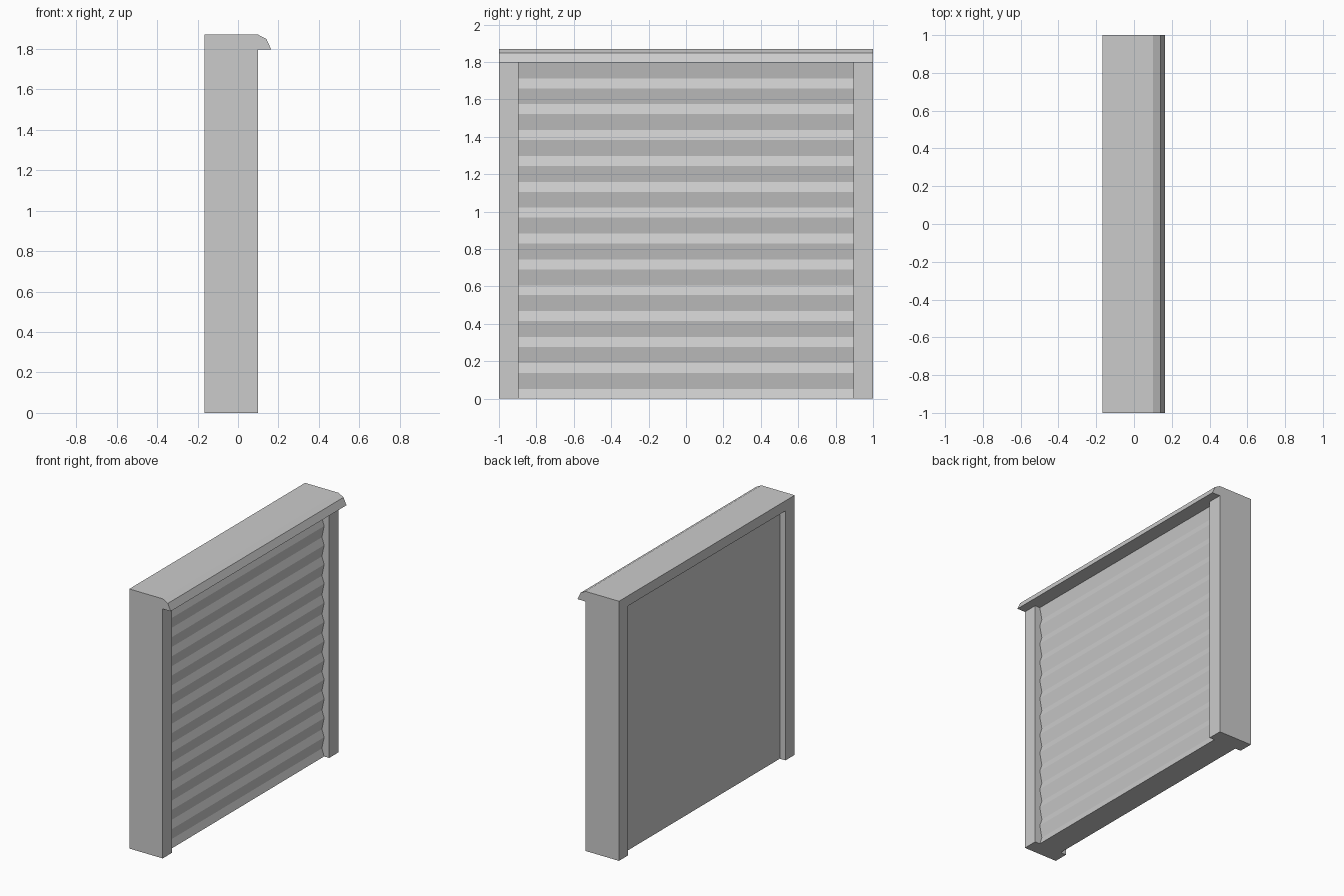
import bpy
import bmesh

cube = bpy.data.objects.get("Cube")
if cube:
    bpy.data.objects.remove(cube, do_unlink=True)

# Overall dimensions
BACK, FRONT = -0.166, 0.10
HALF, INNER = 1.0, 0.895
TOP, LINTEL = 1.87, 1.797

grey = bpy.data.materials.new("light grey")
grey.use_nodes = True
grey.diffuse_color = (0.6, 0.6, 0.6, 1)
grey.node_tree.nodes["Principled BSDF"].inputs["Base Color"].default_value = (0.6, 0.6, 0.6, 1)


def extrude_profile(name, profile, y0, y1):
    """Sweep a closed (x, z) outline from y0 to y1."""
    bm = bmesh.new()
    face = bm.faces.new([bm.verts.new((x, y0, z)) for x, z in profile])
    result = bmesh.ops.extrude_face_region(bm, geom=[face])
    moved = [v for v in result["geom"] if isinstance(v, bmesh.types.BMVert)]
    bmesh.ops.translate(bm, verts=moved, vec=(0, y1 - y0, 0))
    bmesh.ops.recalc_face_normals(bm, faces=bm.faces)
    mesh = bpy.data.meshes.new(name)
    bm.to_mesh(mesh)
    bm.free()
    mesh.materials.append(grey)
    obj = bpy.data.objects.new(name, mesh)
    bpy.context.collection.objects.link(obj)
    return obj


# Side posts
post = [(BACK, 0), (FRONT, 0), (FRONT, LINTEL), (BACK, LINTEL)]
extrude_profile("left_post", post, INNER, HALF)
extrude_profile("right_post", post, -HALF, -INNER)

# Lintel with the overhanging drip lip along its front
extrude_profile("lintel", [
    (BACK, LINTEL), (0.164, LINTEL), (0.141, 1.848), (FRONT, TOP), (BACK, TOP),
], -HALF, HALF)

# Ribbed shutter: short slopes facing up, long slopes facing down, flat back
PITCH, SHORT = 0.1383, 0.053
CREST, TROUGH, PANEL_BACK = 0.06, 0.042, -0.121
ribs = []
for i in range(13):
    ribs += [(CREST, i * PITCH), (TROUGH, i * PITCH + SHORT)]
ribs.append((CREST, LINTEL))
extrude_profile("shutter", ribs + [(PANEL_BACK, LINTEL), (PANEL_BACK, 0)], -INNER, INNER)
